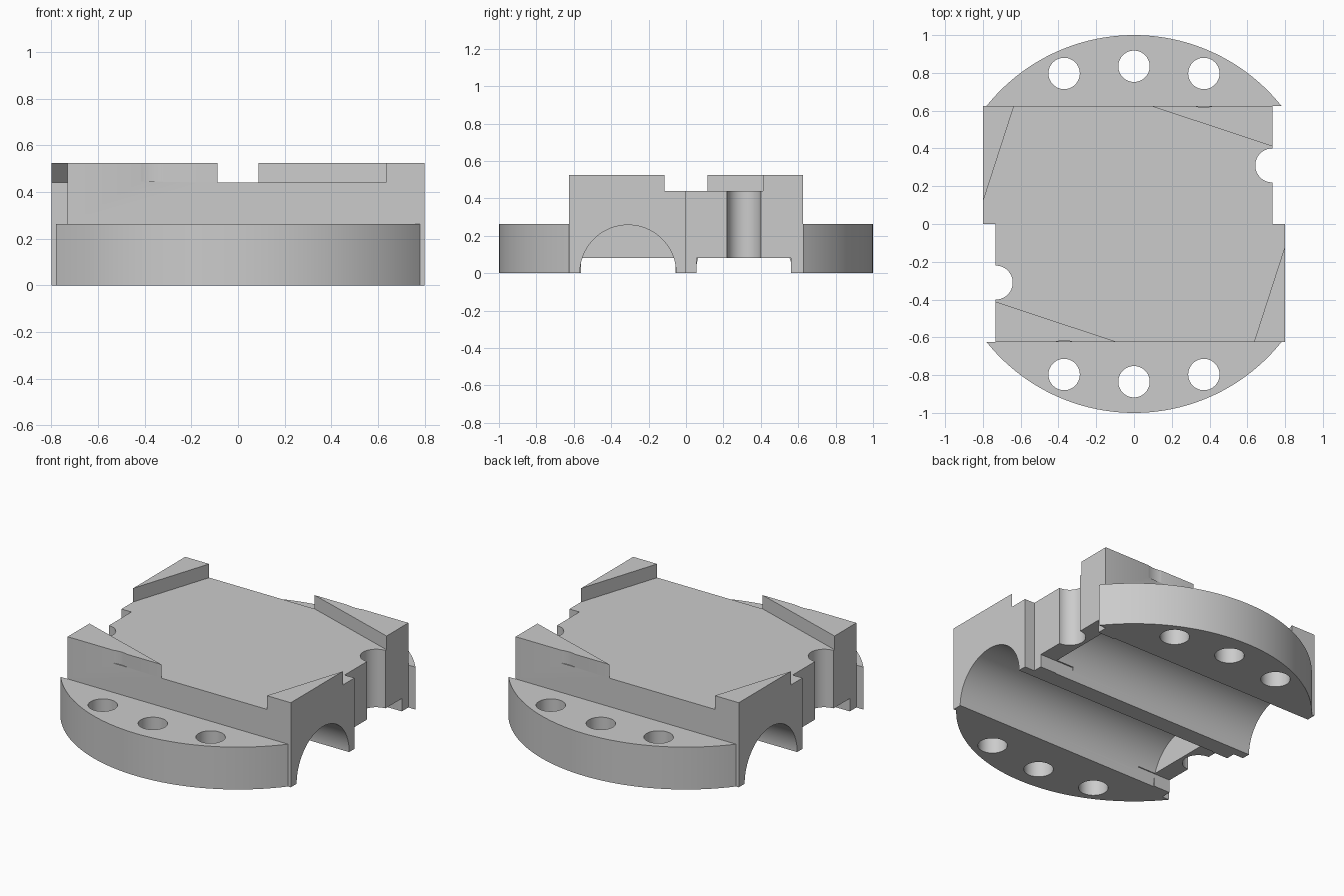
import bpy, bmesh, math
from mathutils import Matrix

if "Cube" in bpy.data.objects:
    bpy.data.objects.remove(bpy.data.objects["Cube"])

grey = bpy.data.materials.new("plain grey")
grey.diffuse_color = (0.6, 0.6, 0.6, 1)
grey.use_nodes = True
grey.node_tree.nodes["Principled BSDF"].inputs["Base Color"].default_value = grey.diffuse_color


def prism(name, pts, z0, z1, matrix=None):
    """Extrude a 2D outline from z0 to z1, optionally transformed."""
    bm = bmesh.new()
    face = bm.faces.new([bm.verts.new((x, y, z0)) for x, y in pts])
    ext = bmesh.ops.extrude_face_region(bm, geom=[face])["geom"]
    verts = [v for v in ext if isinstance(v, bmesh.types.BMVert)]
    bmesh.ops.translate(bm, verts=verts, vec=(0, 0, z1 - z0))
    if matrix:
        bm.transform(matrix)
    # extrusion removes the source face when it becomes interior: close any gap
    bmesh.ops.holes_fill(bm, edges=[e for e in bm.edges if e.is_boundary], sides=0)
    bmesh.ops.recalc_face_normals(bm, faces=bm.faces)
    me = bpy.data.meshes.new(name)
    bm.to_mesh(me)
    bm.free()
    me.materials.append(grey)
    ob = bpy.data.objects.new(name, me)
    bpy.context.collection.objects.link(ob)
    return ob


def circle(cx, cy, r, n=48):
    """Circle outline with vertices half a step off the axes."""
    return [(cx + r * math.cos(math.tau * (i + 0.5) / n), cy + r * math.sin(math.tau * (i + 0.5) / n))
            for i in range(n)]


def combine(target, tool, op):
    """Apply a boolean, tidy the mesh and remove the tool."""
    m = target.modifiers.new(op, 'BOOLEAN')
    m.operation, m.object, m.solver = op, tool, 'EXACT'
    bpy.context.view_layer.objects.active = target
    bpy.ops.object.modifier_apply(modifier=m.name)
    bpy.data.objects.remove(tool)
    bm = bmesh.new()
    bm.from_mesh(target.data)
    bmesh.ops.remove_doubles(bm, verts=bm.verts, dist=1e-5)
    bmesh.ops.dissolve_degenerate(bm, edges=bm.edges, dist=1e-5)
    bm.to_mesh(target.data)
    bm.free()


def both(pts):
    """Half an outline plus its half-turn copy."""
    return pts + [(-x, -y) for x, y in pts]


# Staggered main block
EDGE = 0.625
body = prism("clamp_body", both([(-0.8, 0), (-0.732, 0), (-0.732, -EDGE), (0.8, -EDGE)]), 0, 0.525)

# Recessed top, leaving four raised corner wedges
pocket = both([(-0.575, 0.811), (-0.9, -0.194), (-0.9, -0.3556), (0.1, -0.6874)])
combine(body, prism("pocket_cutter", pocket, 0.44, 0.7), 'DIFFERENCE')

# Segment-shaped flanges with a small tongue into the block
a0 = math.asin(EDGE)
arc = [(math.cos(a), math.sin(a))
       for a in (a0 + (math.pi - 2 * a0) * i / 64 for i in range(1, 64))]
tip = math.cos(a0)
segment = [(tip, EDGE)] + arc + [(-tip, EDGE), (-0.7, EDGE), (-0.7, 0.595), (0.7, 0.595), (0.7, EDGE)]
for s in (1, -1):
    combine(body, prism("flange", [(x * s, y * s) for x, y in segment], 0, 0.263), 'UNION')

# Every cut repeats with an exact half turn
along_x = Matrix(((0, 0, 1, 0), (1, 0, 0, 0), (0, 1, 0, 0), (0, 0, 0, 1)))
for s in (1, -1):
    turn = Matrix.Diagonal((s, s, 1, 1))
    cuts = []
    # bolt holes
    for x, y in ((-0.37, 0.797), (0, 0.835), (0.37, 0.797)):
        cuts.append(prism("hole_cutter", circle(x, y, 0.083), -0.1, 0.5, turn))
    cuts += [
        # shallow tool clearance in the wedge
        prism("clearance_cutter", circle(0.37, 0.793, 0.175, 64), 0.445, 0.7, turn),
        # round side notch
        prism("notch_cutter", circle(0.732, 0.31, 0.09), 0.04, 0.7, turn),
        # low slot under the end wall
        prism("slot_cutter", [(0.5, 0.057), (1, 0.057), (1, 0.561), (0.5, 0.561)], -0.1, 0.08, turn),
        # half-round channel below, closed by an end wall
        prism("channel_cutter", circle(0.31, 0, 0.2575, 96), -1.2, 0.62, turn @ along_x),
    ]
    for c in cuts:
        combine(body, c, 'DIFFERENCE')

bpy.ops.object.select_all(action='DESELECT')
body.select_set(True)
bpy.context.view_layer.objects.active = body
bpy.ops.object.shade_smooth_by_angle(angle=math.radians(25))
